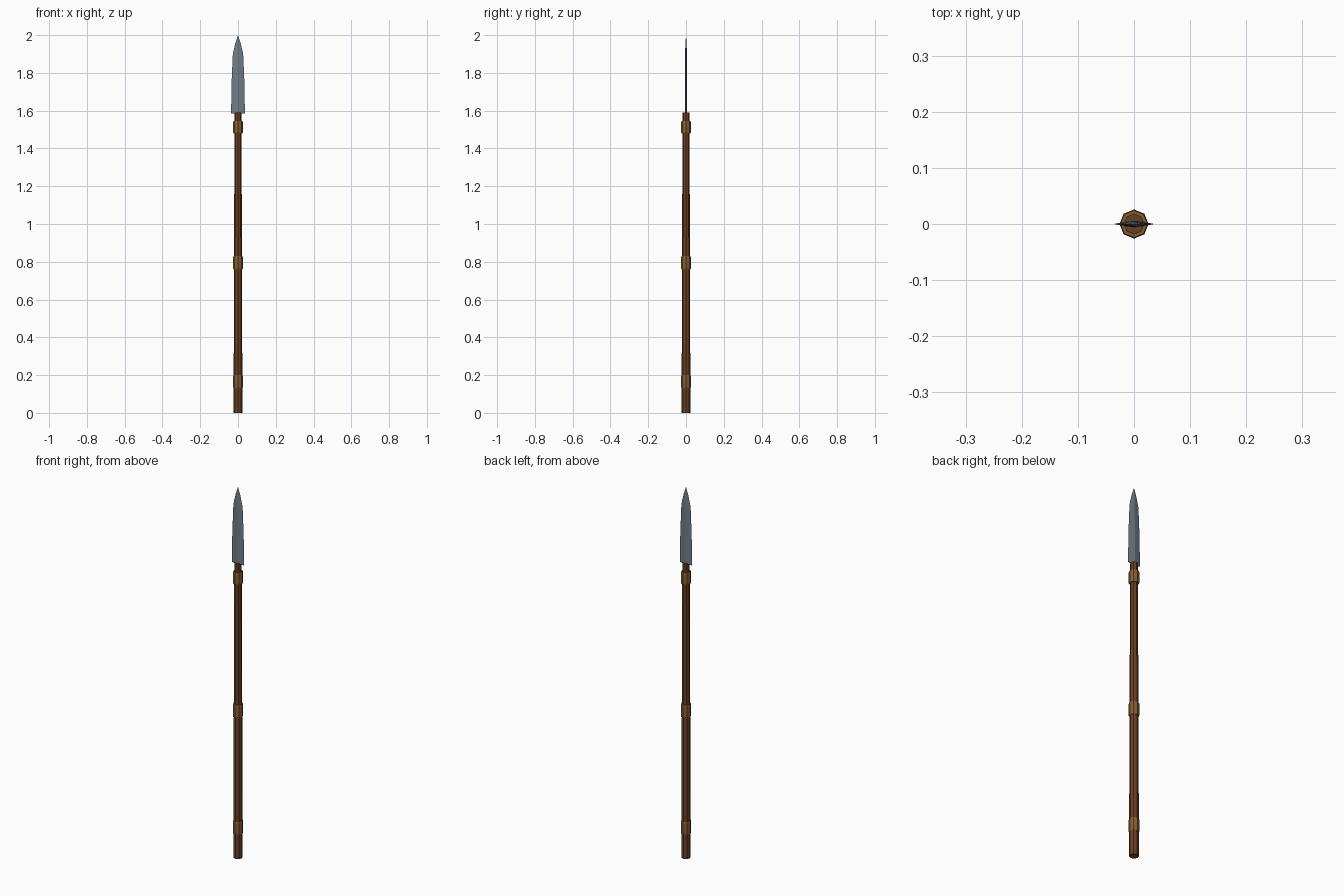
import bpy, bmesh, math

if "Cube" in bpy.data.objects:
    bpy.data.objects.remove(bpy.data.objects["Cube"])


def material(name, rgb):
    m = bpy.data.materials.new(name)
    m.diffuse_color = (*rgb, 1)
    m.use_nodes = True
    m.node_tree.nodes["Principled BSDF"].inputs["Base Color"].default_value = m.diffuse_color
    return m


wood = material("dark wood", (0.145, 0.052, 0.017))
wrap = material("tan leather", (0.24, 0.115, 0.032))
steel = material("blue grey steel", (0.165, 0.205, 0.245))


def loft(name, sections, mat, sides, tip=None):
    """Skin elliptical rings (z, rx, ry), optionally closed to a tip point."""
    bm = bmesh.new()
    rings = []
    for z, rx, ry in sections:
        rings.append([bm.verts.new((rx * math.cos(math.tau * i / sides),
                                    ry * math.sin(math.tau * i / sides), z))
                      for i in range(sides)])
    for a, b in zip(rings, rings[1:]):
        for i in range(sides):
            j = (i + 1) % sides
            bm.faces.new((a[i], a[j], b[j], b[i]))
    bm.faces.new(rings[0][::-1])
    if tip is None:
        bm.faces.new(rings[-1])
    else:
        t = bm.verts.new((0, 0, tip))
        for i in range(sides):
            bm.faces.new((rings[-1][i], rings[-1][(i + 1) % sides], t))
    bmesh.ops.recalc_face_normals(bm, faces=bm.faces)
    mesh = bpy.data.meshes.new(name)
    bm.to_mesh(mesh)
    bm.free()
    mesh.materials.append(mat)
    ob = bpy.data.objects.new(name, mesh)
    bpy.context.collection.objects.link(ob)
    return ob


# Tapered octagonal shaft
loft("shaft", [(0, 0.0235, 0.0235), (1.59, 0.0185, 0.0185)], wood, 8)

# Three leather grips with slightly pinched ends
for name, z0, z1 in (("lower_grip", 0.13, 0.20),
                     ("middle_grip", 0.76, 0.83),
                     ("upper_grip", 1.48, 1.545)):
    r = 0.026
    loft(name, [(z0, r - 0.002, r - 0.002), (z0 + 0.008, r, r),
                (z1 - 0.008, r, r), (z1, r - 0.002, r - 0.002)], wrap, 8)

# Thin diamond-section blade
loft("blade", [(1.585, 0.0365, 0.0065), (1.75, 0.034, 0.006),
               (1.90, 0.0275, 0.005), (1.96, 0.0135, 0.003)],
     steel, 4, tip=2.0)
